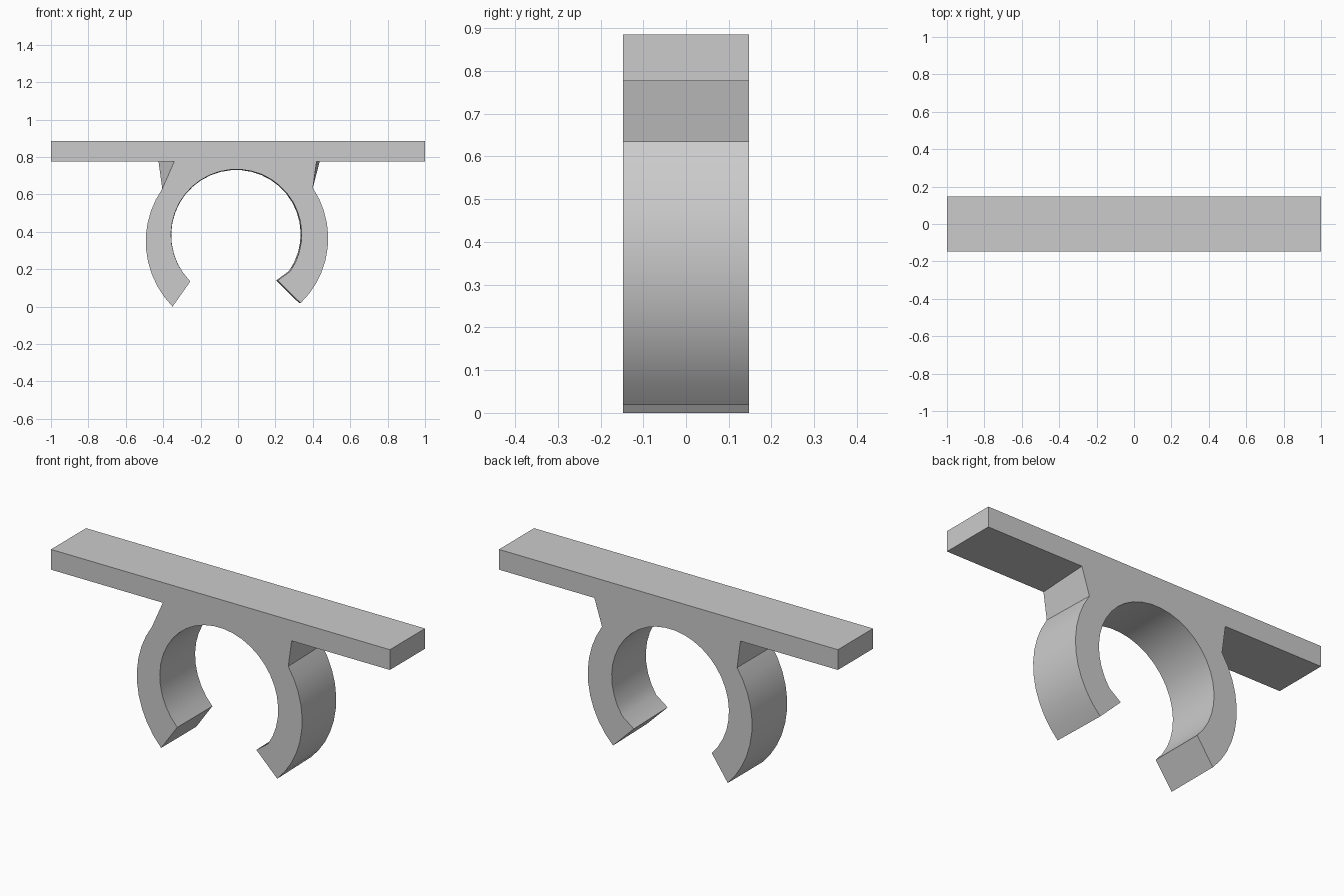
import bpy
import bmesh
import math

if "Cube" in bpy.data.objects:
    bpy.data.objects.remove(bpy.data.objects["Cube"])

DEPTH = 0.148
BAR_TOP, BAR_BOTTOM = 0.885, 0.777


def arc(center, start, end, turn, steps):
    """Points from start to end about center; turn is 1 for anticlockwise."""
    cx, cz = center
    a0 = math.atan2(start[1] - cz, start[0] - cx)
    a1 = math.atan2(end[1] - cz, end[0] - cx)
    sweep = turn * ((turn * (a1 - a0)) % math.tau)
    r0, r1 = math.dist(center, start), math.dist(center, end)
    points = []
    for i in range(steps + 1):
        t = i / steps
        a, r = a0 + sweep * t, r0 + (r1 - r0) * t
        points.append((cx + r * math.cos(a), cz + r * math.sin(a)))
    return points


def profile(left_neck, right_neck, lean):
    """Outline of bar and open ring; lean shifts the right-hand jaw."""
    outer, inner = (0, 0.365), (-0.007, 0.385)
    points = [(-1, BAR_TOP), (-1, BAR_BOTTOM), (left_neck, BAR_BOTTOM)]
    points += arc(outer, (-0.405, 0.63), (-0.35, 0), 1, 10)
    points += arc(inner, (-0.255, 0.135), (0.28 - lean, 0.19), -1, 28)
    points.append((0.212 - lean, 0.14))
    points += arc(outer, (0.335 - lean, 0.019), (0.4 - lean, 0.635), 1, 10)
    points += [(right_neck, BAR_BOTTOM), (1, BAR_BOTTOM), (1, BAR_TOP)]
    return points


# Clip body: front and back outlines joined by side walls
bm = bmesh.new()
front = [bm.verts.new((x, -DEPTH, z)) for x, z in profile(-0.34, 0.42, 0)]
back = [bm.verts.new((x, DEPTH, z)) for x, z in profile(-0.425, 0.437, 0.008)]
bm.faces.new(front)
bm.faces.new(back[::-1])
count = len(front)
for i in range(count):
    j = (i + 1) % count
    if i == 2:  # twisted left neck
        bm.faces.new((front[i], back[i], front[j]))
        bm.faces.new((back[i], back[j], front[j]))
    else:
        bm.faces.new((front[i], back[i], back[j], front[j]))
bmesh.ops.recalc_face_normals(bm, faces=bm.faces)

mesh = bpy.data.meshes.new("mounting_clip")
bm.to_mesh(mesh)
bm.free()
clip = bpy.data.objects.new("mounting_clip", mesh)
bpy.context.collection.objects.link(clip)

# Plain grey material
grey = bpy.data.materials.new("light_grey")
grey.use_nodes = True
colour = (0.6, 0.6, 0.6, 1)
grey.diffuse_color = colour
grey.node_tree.nodes["Principled BSDF"].inputs["Base Color"].default_value = colour
mesh.materials.append(grey)

# Smooth ring walls, crisp edges
bpy.ops.object.select_all(action="DESELECT")
clip.select_set(True)
bpy.context.view_layer.objects.active = clip
bpy.ops.object.shade_smooth_by_angle(angle=math.radians(25))
